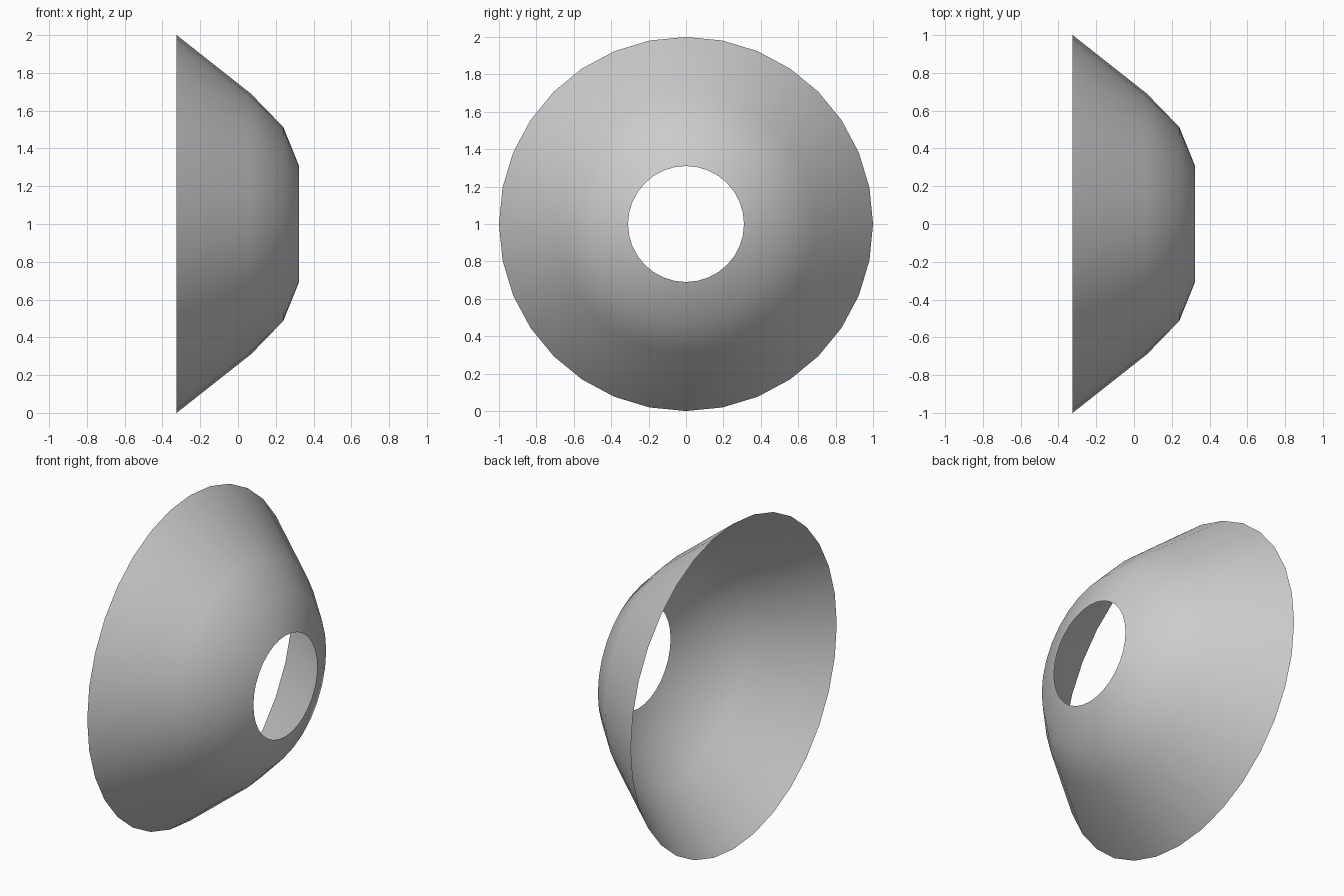
import bpy, bmesh
from math import sin, cos, pi

if "Cube" in bpy.data.objects:
    bpy.data.objects.remove(bpy.data.objects["Cube"])

SIDES = 32
# Profile as (x, radius), from the wide rim to the small opening
PROFILE = [(-0.325, 1.0), (0.068, 0.69), (0.24, 0.513), (0.322, 0.31)]

# Open flared shade: rings around the x axis, bridged with quads
bm = bmesh.new()
rings = [[bm.verts.new((x, r * sin(2 * pi * i / SIDES), 1 + r * cos(2 * pi * i / SIDES)))
          for i in range(SIDES)] for x, r in PROFILE]
for a, b in zip(rings, rings[1:]):
    for i in range(SIDES):
        j = (i + 1) % SIDES
        bm.faces.new((a[i], b[i], b[j], a[j])).smooth = True

# Face the surface outward
bm.normal_update()
if sum(f.normal.x for f in bm.faces) < 0:
    bmesh.ops.reverse_faces(bm, faces=bm.faces[:])

mesh = bpy.data.meshes.new("flared_shade")
bm.to_mesh(mesh)
bm.free()
bpy.context.collection.objects.link(bpy.data.objects.new("flared_shade", mesh))
